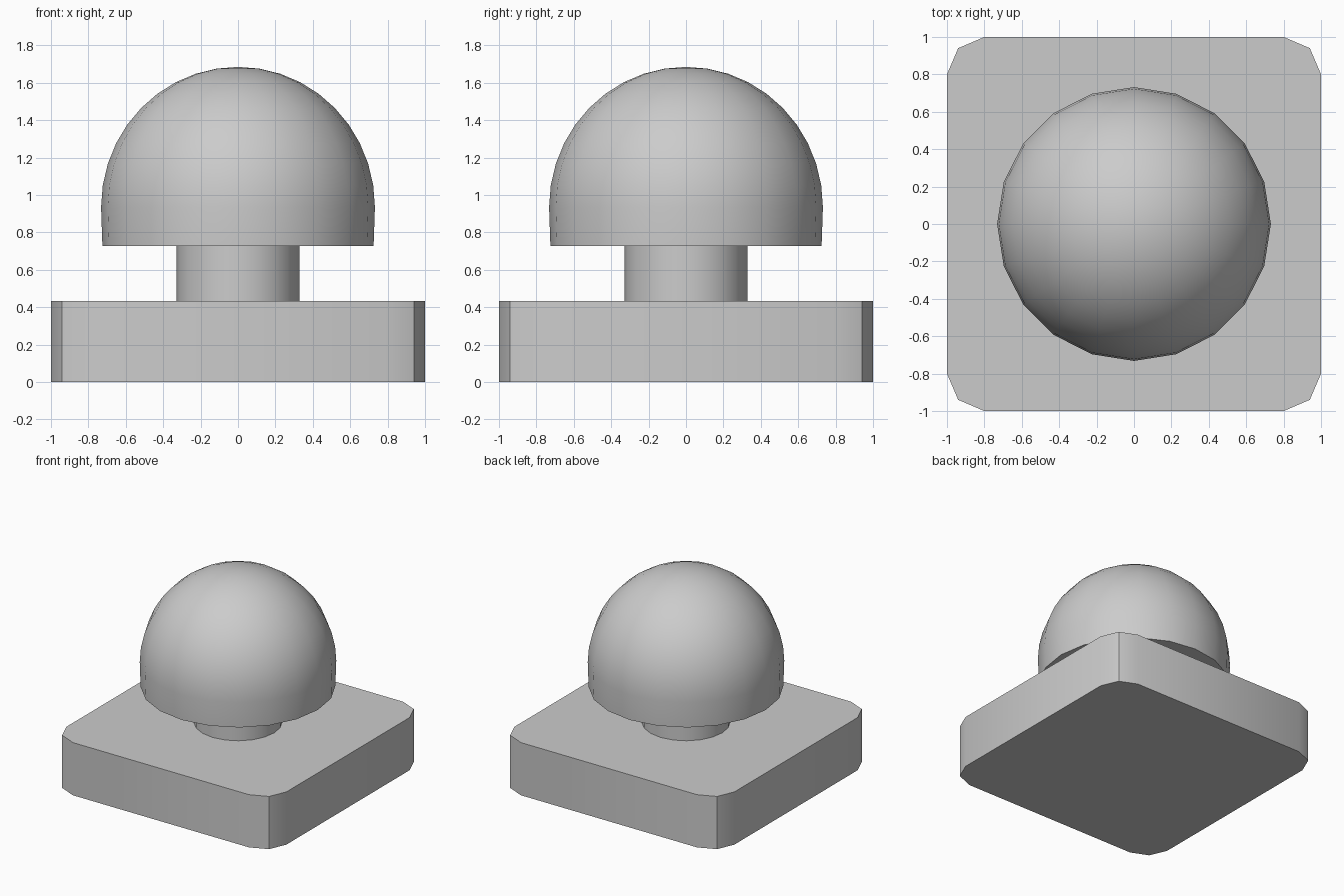
import bpy, bmesh
from math import sin, cos, radians, tau

if "Cube" in bpy.data.objects:
    bpy.data.objects.remove(bpy.data.objects["Cube"])

SIDES = 20


def finish(name, bm):
    """Turn a bmesh into a named object, smooth with sharp edges kept."""
    bmesh.ops.recalc_face_normals(bm, faces=bm.faces)
    mesh = bpy.data.meshes.new(name)
    bm.to_mesh(mesh)
    bm.free()
    obj = bpy.data.objects.new(name, mesh)
    bpy.context.collection.objects.link(obj)
    bpy.ops.object.select_all(action='DESELECT')
    obj.select_set(True)
    bpy.context.view_layer.objects.active = obj
    bpy.ops.object.shade_smooth_by_angle(angle=radians(30))
    return obj


def lathe(name, profile):
    """Revolve an (r, z) profile around the z axis."""
    bm = bmesh.new()
    verts = [bm.verts.new((r, 0, z)) for r, z in profile]
    edges = [bm.edges.new(pair) for pair in zip(verts, verts[1:])]
    bmesh.ops.spin(bm, geom=verts + edges, axis=(0, 0, 1), cent=(0, 0, 0),
                   angle=tau, steps=SIDES, use_duplicate=False)
    bmesh.ops.remove_doubles(bm, verts=bm.verts, dist=0.0005)
    return finish(name, bm)


# Square base with two-segment rounded corners
bm = bmesh.new()
corner = [(1, 0.8), (0.94, 0.94), (0.8, 1)]
outline = []
for turn in range(4):
    outline += corner
    corner = [(-y, x) for x, y in corner]
bottom = bm.faces.new([bm.verts.new((x, y, 0)) for x, y in outline])
top = bmesh.ops.extrude_face_region(bm, geom=[bottom], use_keep_orig=True)
bmesh.ops.translate(bm, vec=(0, 0, 0.433),
                    verts=[v for v in top["geom"] if isinstance(v, bmesh.types.BMVert)])
finish("base", bm)

# Neck between the base and the dome
lathe("neck", [(0.329, 0.433), (0.329, 0.727)])

# Dome: flat underside, short skirt, then a half sphere
arc = [(0.732 * cos(radians(a)), 0.935 + 0.75 * sin(radians(a))) for a in range(0, 91, 9)]
lathe("dome", [(0.329, 0.727), (0.725, 0.727)] + arc)
